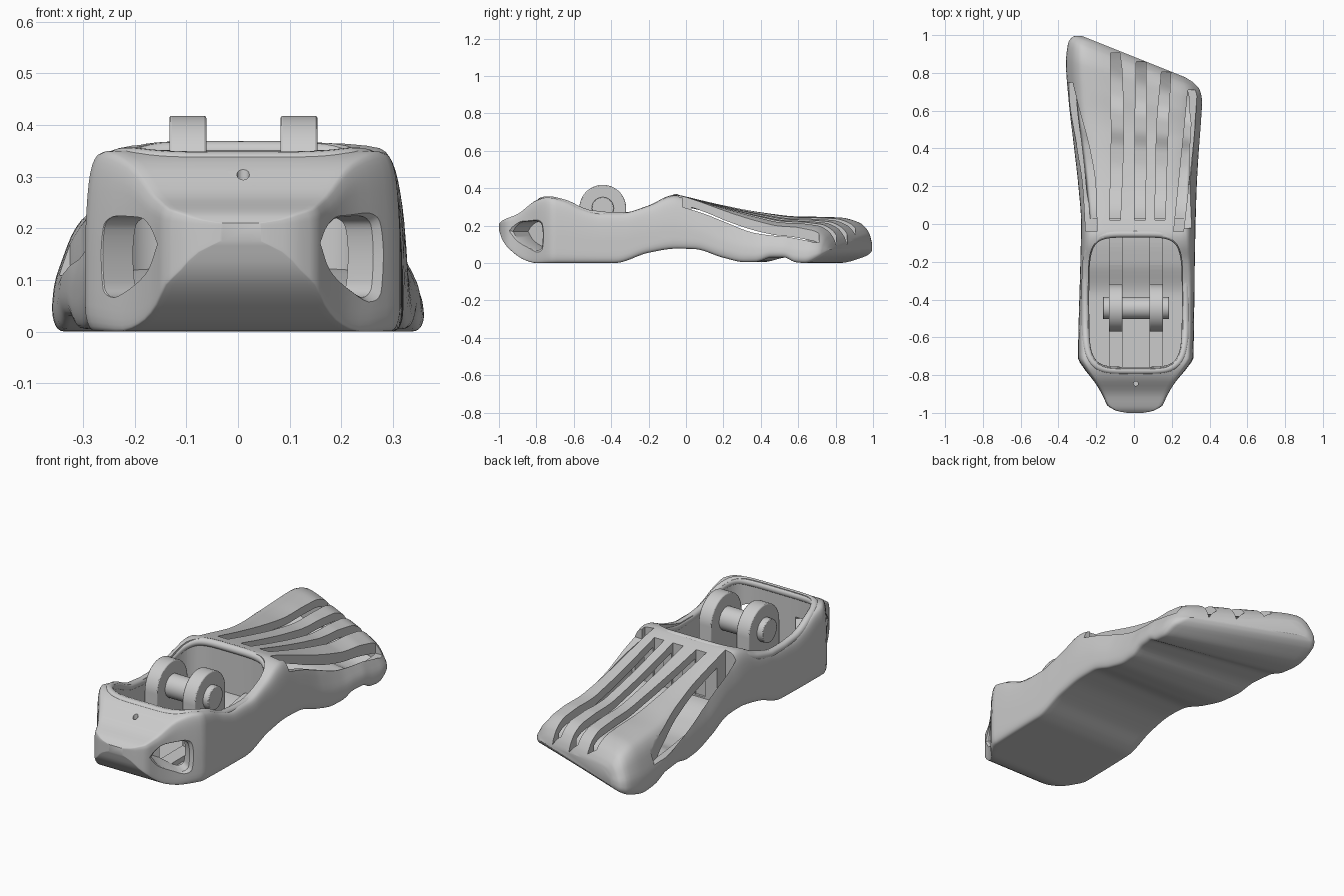
import bpy, bmesh, math

if "Cube" in bpy.data.objects:
    bpy.data.objects.remove(bpy.data.objects["Cube"])


def interp(table, t):
    """Smooth monotone interpolation of rows (t, a, b, ...)."""
    n = len(table)
    t = min(max(t, table[0][0]), table[-1][0])
    i = next(k for k in range(n - 1) if t <= table[k + 1][0])

    def slope(k, c):
        return (table[k + 1][c] - table[k][c]) / (table[k + 1][0] - table[k][0])

    def tangent(k, c):
        if k == 0 or k == n - 1:
            return slope(min(k, n - 2), c)
        a, b = slope(k - 1, c), slope(k, c)
        return 0 if a * b <= 0 else 2 * a * b / (a + b)

    h = table[i + 1][0] - table[i][0]
    f = (t - table[i][0]) / h
    out = []
    for c in range(1, len(table[0])):
        p, q = table[i][c], table[i + 1][c]
        out.append(p * (1 + 2*f) * (1-f)**2 + q * f*f * (3 - 2*f)
                   + h * (tangent(i, c) * f * (1-f)**2 - tangent(i + 1, c) * f*f * (1-f)))
    return out if len(out) > 1 else out[0]


def span(a, b, n):
    return [a + (b - a) * i / n for i in range(n + 1)]


def clamp(t):
    return min(max(t, 0), 1)


def loft(name, rings):
    bm = bmesh.new()
    loops = [[bm.verts.new(p) for p in r] for r in rings]
    n = len(loops[0])
    for a, b in zip(loops, loops[1:]):
        for i in range(n):
            bm.faces.new((a[i], a[(i + 1) % n], b[(i + 1) % n], b[i]))
    bm.faces.new(loops[0])
    bm.faces.new(loops[-1])
    bmesh.ops.recalc_face_normals(bm, faces=bm.faces)
    mesh = bpy.data.meshes.new(name)
    bm.to_mesh(mesh)
    bm.free()
    ob = bpy.data.objects.new(name, mesh)
    bpy.context.collection.objects.link(ob)
    return ob


def activate(ob):
    bpy.ops.object.select_all(action='DESELECT')
    ob.select_set(True)
    bpy.context.view_layer.objects.active = ob


def smooth(ob, angle=35):
    activate(ob)
    bpy.ops.object.shade_smooth_by_angle(angle=math.radians(angle))


def cut(ob, cutter):
    mod = ob.modifiers.new("cut", 'BOOLEAN')
    mod.operation, mod.solver, mod.object = 'DIFFERENCE', 'EXACT', cutter
    activate(ob)
    bpy.ops.object.modifier_apply(modifier=mod.name)
    bpy.data.objects.remove(cutter)


# Side profile and plan outline of the foot
TOP = [(-1, .21), (-.98, .228), (-.9, .262), (-.8, .335), (-.74, .353), (-.65, .335), (-.55, .29),
       (-.46, .268), (-.35, .268), (-.2, .31), (-.1, .358), (-.06, .366), (0, .355), (.2, .315),
       (.4, .283), (.6, .264), (.76, .264), (.83, .243), (.87, .2), (.885, .165)]
BOTTOM = [(-1, .175), (-.98, .12), (-.94, .07), (-.86, .015), (-.8, 0), (-.38, 0), (-.2, .055),
          (-.05, .077), (.05, .074), (.2, .03), (.33, .005), (.4, .006), (.5, .03), (.58, .03),
          (.66, .004), (.73, 0), (.83, .03), (.87, .055), (.885, .075)]
PLAN = [(-1, -.035, .045), (-.99, -.09, .1), (-.975, -.12, .13), (-.96, -.142, .152), (-.92, -.16, .17),
        (-.85, -.2, .21), (-.75, -.275, .29), (-.71, -.296, .314), (-.2, -.284, .322), (0, -.28, .326),
        (.2, -.295, .332), (.4, -.32, .342), (.6, -.347, .354), (.75, -.36, .36), (.83, -.35, .35),
        (.87, -.32, .315), (.885, -.275, .275)]
# Half cross-section (u, v): middle, forefoot, heel
SECTION = [(0, 0, 0, 0, 0, 0, 0), (1, .5, 0, .5, 0, .5, 0), (2, .92, 0, .93, 0, .97, 0),
           (3, .975, .03, .98, .04, .99, .01), (4, 1, .15, 1, .16, 1, .1), (5, 1, .45, .99, .32, 1, .5),
           (6, .985, .75, .94, .55, .995, .85), (7, .955, .92, .87, .78, .97, .95),
           (8, .89, .99, .76, .93, .92, 1), (9, .5, 1, .45, 1, .5, 1), (10, 0, 1, 0, 1, 0, 1)]
HALF = [interp(SECTION, t) for t in span(0, 10, 30)]


def shear(s):
    return -.4 * (max(s, 0) / .885) ** 2


def ring(s, inset=0):
    xl, xr = interp(PLAN, s)
    xl, xr = xl + inset, xr - inset
    zb, zt = interp(BOTTOM, s) + inset, interp(TOP, s) - inset
    fore, heel = clamp((s + .28) / .5), clamp((-.73 - s) / .12)
    drop = .065 * clamp(s / .5) + .03 * clamp((s - .65) / .2)
    pts = []
    for side, half in ((1, HALF), (-1, HALF[-2:0:-1])):
        for u1, v1, u2, v2, u3, v3 in half:
            u = side * (u1 + (u2 - u1) * fore + (u3 - u1) * heel)
            v = v1 + (v2 - v1) * fore + (v3 - v1) * heel
            x = (xl + xr) / 2 + u * (xr - xl) / 2
            pts.append((x, s + shear(s) * x, zb + v * (zt - drop * (u + 1) / 2 - zb)))
    return pts


def box_ring(x0, x1, y, z0, z1):
    return [(x0, y, z0), (x1, y, z0), (x1, y, z1), (x0, y, z1)]


ends = [-1, -.997, -.993, -.987, -.98, -.97]
tip = [.84, .85, .86, .868, .874, .88, .885]
foot = loft("foot_shell", [ring(s) for s in ends + span(-.96, .82, 86) + tip])

# Hollow forefoot
cut(foot, loft("forefoot_cavity", [ring(s, .042) for s in span(.03, .82, 40)]))

# Ankle pocket with a floor parallel to the sole
rings = []
for a in span(-math.pi / 2 + .02, math.pi / 2 - .02, 48):
    t = math.sin(a)
    w = .25 * (1 - abs(t) ** 5) ** .2
    y = -.412 + .352 * t
    rings.append(box_ring(.008 - w, .008 + w, y, interp(BOTTOM, y) + .045, .6))
cut(foot, loft("ankle_cavity", rings))

# Slots between the toe bones: y, left x, right x
SLOTS = [
    [(.02, -.13, -.072), (.5, -.12, -.056), (.8, -.125, -.063), (.905, -.125, -.075)],
    [(.02, .002, .06), (.5, .005, .064), (.86, .012, .064)],
    [(.02, .11, .165), (.5, .12, .18), (.805, .145, .195)],
    [(-.04, .21, .262), (.3, .245, .3), (.55, .27, .324), (.71, .285, .335)],
    [(-.04, -.255, -.195), (.2, -.27, -.203), (.4, -.3, -.235), (.6, -.335, -.288), (.75, -.352, -.325)],
]
for i, slot in enumerate(SLOTS):
    rings = []
    for y in span(slot[0][0], slot[-1][0], 40):
        x0, x1 = interp(slot, y)
        floor = interp(BOTTOM, y - shear(y) * x0) + .05
        rings.append(box_ring(x0, x1, y, max(floor, .11) if i > 2 else floor, .6))
    cut(foot, loft("toe_slot", rings))

# The outer slot opens sideways: lower its outer lip
LIP = [(-.02, .3), (.1, .262), (.2, .222), (.37, .16), (.5, .143), (.62, .135), (.7, .115)]
cut(foot, loft("outer_lip", [box_ring(interp(SLOTS[3], y)[0] + .005, .5, y, interp(LIP, y), .6)
                             for y in span(-.02, .7, 40)]))

# Heel windows on both chamfered corners, with a shallow recess around them
WINDOW = [(0, .165, .17), (1, .178, .2), (2, .205, .225), (3, .25, .228), (4, .272, .21), (5, .277, .15),
          (6, .273, .08), (7, .255, .062), (8, .225, .08), (9, .185, .12), (10, .165, .17)]
outline = [interp(WINDOW, t) for t in span(0, 10, 40)[:-1]]
for side in (1, -1):
    rings = []
    for d, grow in ((.15, 1.15), (.005, 1.15), (-.015, .95), (-.16, .95)):
        r = []
        for x, z in outline:
            x, z = .222 + (x - .222) * grow, .15 + (z - .15) * grow
            r.append((side * (x + .832 * d), -.96 + (x - .15) * 1.5 - .555 * d, z))
        rings.append(r)
    cut(foot, loft("heel_window", rings))

# Small screw hole over the heel
bpy.ops.mesh.primitive_cylinder_add(vertices=20, radius=.012, depth=.12, location=(.01, -.845, .3))
cut(foot, bpy.context.object)
smooth(foot)

# Rounded lip around the ankle opening
curve = bpy.data.curves.new("ankle_rim", 'CURVE')
curve.dimensions = '3D'
curve.bevel_depth = .02
curve.bevel_resolution = 4
spline = curve.splines.new('POLY')
spline.points.add(119)
spline.use_cyclic_u = True
for i, p in enumerate(spline.points):
    a = 2 * math.pi * i / 120
    c, s = math.cos(a), math.sin(a)
    x = .008 + .265 * math.copysign(abs(c) ** .42, c)
    y = -.414 + .362 * math.copysign(abs(s) ** .42, s)
    dip = .03 * clamp((y + .35) / .25) * (x / .265) ** 4
    p.co = (x, y, interp(TOP, y) - .016 - dip, 1)
bpy.context.collection.objects.link(bpy.data.objects.new("ankle_rim", curve))

# Hinge lugs and the low rails they stand on
for x in (-.097, .118):
    arc = [(-.445 + .125 * math.cos(a), .293 + .125 * math.sin(a)) for a in span(0, math.pi, 40)]
    arc += [(-.57, .03), (-.32, .03)]
    lug = loft("hinge_lug", [[(x + d, y, z) for y, z in arc] for d in (-.036, .036)])
    bev = lug.modifiers.new("soft_edge", 'BEVEL')
    bev.width, bev.segments = .005, 2
    smooth(lug)
    loft("floor_rail", [box_ring(x - .036, x + .036, y, interp(BOTTOM, y) + .02,
                                 interp(BOTTOM, y) + .07) for y in span(-.77, -.05, 30)])

# Hinge pin
bpy.ops.mesh.primitive_cylinder_add(vertices=48, radius=.059, depth=.35, location=(.01, -.445, .293),
                                    rotation=(0, math.pi / 2, 0))
pin = bpy.context.object
pin.name = "hinge_pin"
bev = pin.modifiers.new("soft_edge", 'BEVEL')
bev.width, bev.segments = .004, 2
smooth(pin)
